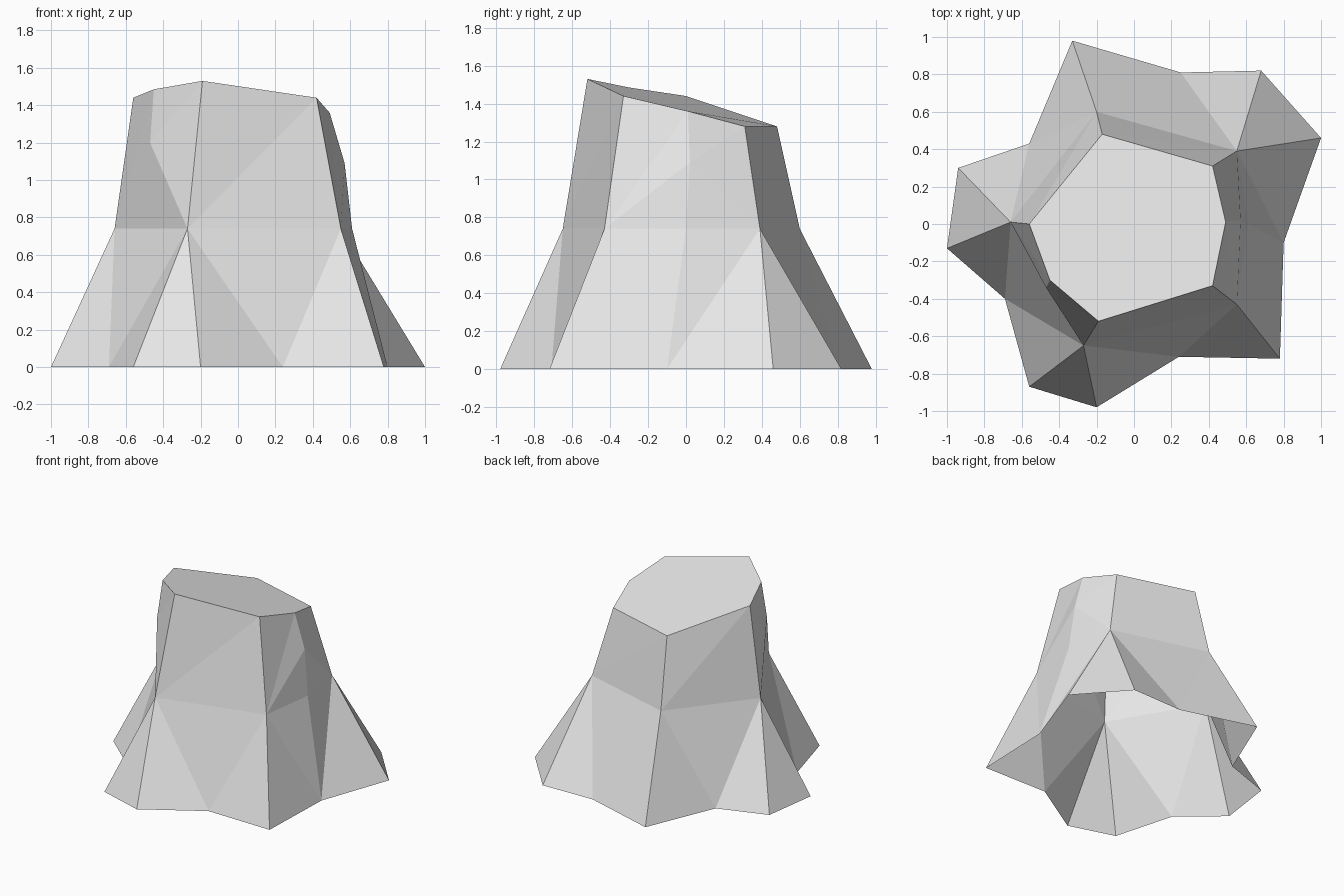
import bpy
import bmesh
from mathutils import Vector

default_cube = bpy.data.objects.get("Cube")
if default_cube:
    bpy.data.objects.remove(default_cube, do_unlink=True)

# One flat stone-grey material
grey = bpy.data.materials.new("light_grey")
grey.use_nodes = True
colour = (0.8, 0.8, 0.8, 1)
grey.diffuse_color = colour
grey.node_tree.nodes["Principled BSDF"].inputs["Base Color"].default_value = colour

WAIST = 0.74  # height where the flared roots meet the trunk

# Each root, counterclockwise: waist corner, rim corner, toes on the ground,
# and the valley on the ground before the next root
roots = [
    dict(waist=(.55, .39), rim=(.42, .31, 1.28), toes=[(1, .46), (.68, .82)], valley=(.25, .81)),
    dict(waist=(-.2, .6), rim=(-.17, .48, 1.28), toes=[(-.33, .98)], valley=(-.56, .43)),
    dict(waist=(-.66, .01), rim=(-.56, 0, 1.44), toes=[(-.94, .3), (-1, -.13)], valley=(-.69, -.4)),
    dict(waist=(-.27, -.65), rim=(-.19, -.52, 1.53), toes=[(-.56, -.87), (-.2, -.98)], valley=(.24, -.71)),
    dict(waist=(.55, -.43), rim=(.42, -.33, 1.44), toes=[(.78, -.72)], valley=(.8, -.1)),
]

# Panels that follow a root and are broken by an extra crease:
# waist point, knot above it, rim point
creases = {
    2: [(-.465, -.32, WAIST), (-.47, -.34, 1.2), (-.45, -.3, 1.485)],
    4: [(.61, 0, WAIST), (.57, .02, 1.09), (.49, .01, 1.36)],
}

bm = bmesh.new()


def vert(point, height=0):
    """Add a vertex; flat points are lifted to the given height."""
    return bm.verts.new(Vector(point) if len(point) > 2 else Vector((*point, height)))


def triangles(*corners):
    for corner in corners:
        bm.faces.new(corner)


waist = [vert(r["waist"], WAIST) for r in roots]
rim = [vert(r["rim"]) for r in roots]
valley = [vert(r["valley"]) for r in roots]
cap = []

for i, root in enumerate(roots):
    j = (i + 1) % len(roots)

    # Flared root: a fan from the waist corner down to the ground
    ground = [valley[i - 1]] + [vert(t) for t in root["toes"]] + [valley[i]]
    for a, b in zip(ground, ground[1:]):
        triangles((a, b, waist[i]))

    # Trunk panel up to the rim, with the valley triangle below it
    cap.append(rim[i])
    if i in creases:
        mid, knot, lip = [vert(p) for p in creases[i]]
        triangles((valley[i], mid, waist[i]), (valley[i], waist[j], mid),
                  (waist[i], mid, knot), (mid, waist[j], knot),
                  (waist[i], knot, lip), (waist[i], lip, rim[i]),
                  (knot, waist[j], rim[j]), (knot, rim[j], lip))
        cap.append(lip)
    else:
        triangles((valley[i], waist[j], waist[i]),
                  (waist[i], waist[j], rim[j]), (waist[i], rim[j], rim[i]))

# Slanted cut top; the underside stays open
bm.faces.new(cap)

mesh = bpy.data.meshes.new("stump")
bm.to_mesh(mesh)
bm.free()
mesh.materials.append(grey)
stump = bpy.data.objects.new("stump", mesh)
bpy.context.collection.objects.link(stump)
